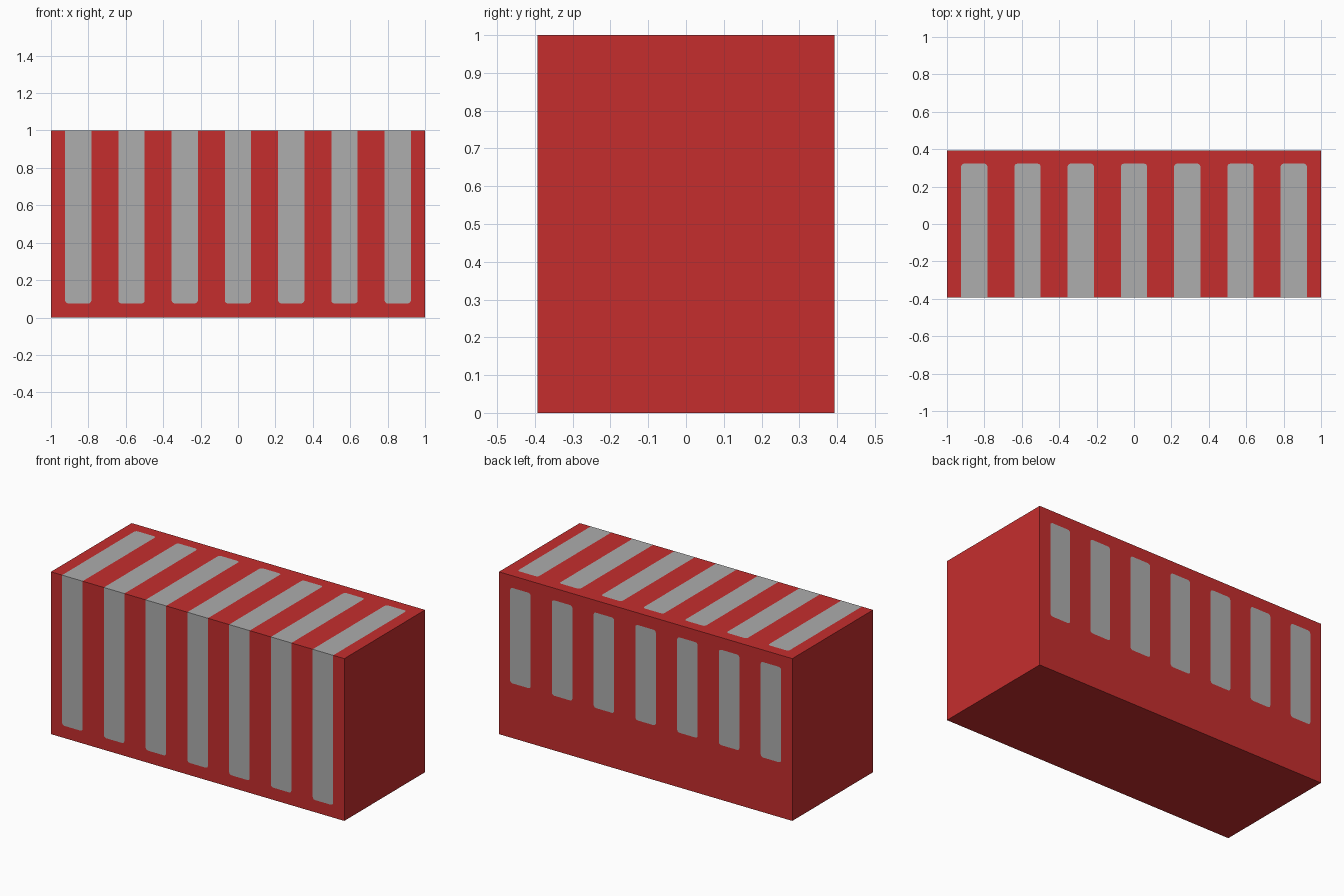
import bpy, bmesh, math

if "Cube" in bpy.data.objects:
    bpy.data.objects.remove(bpy.data.objects["Cube"])

HX, HY, H = 1.0, 0.393, 1.0      # half width, half depth, height
N, PITCH, HW = 7, 0.2847, 0.07   # stripe count, spacing, half width
R = 0.016                        # stripe corner radius


def material(name, rgb):
    m = bpy.data.materials.new(name)
    m.diffuse_color = (*rgb, 1)
    m.use_nodes = True
    m.node_tree.nodes["Principled BSDF"].inputs["Base Color"].default_value = m.diffuse_color
    return m


bm = bmesh.new()
centres = [(i - (N - 1) / 2) * PITCH for i in range(N)]
bounds = [-HX] + [(a + b) / 2 for a, b in zip(centres, centres[1:])] + [HX]


def face(points, index=0):
    f = bm.faces.new([bm.verts.new(p) for p in points])
    f.material_index = index


def corner(cx, cy, start):
    # quarter circle, turning clockwise from the start angle
    return [(cx + R * math.cos(math.radians(start - a)),
             cy + R * math.sin(math.radians(start - a))) for a in (0, 30, 60, 90)]


def striped_panel(place, low, high, s0, s1, open_top):
    """Flat wall with stripes from s0 to s1; place maps (u, v) to 3D."""
    for i, c in enumerate(centres):
        # left half of the stripe outline, as (distance from centre, v)
        path = [(0, s0)] + corner(-HW + R, s0 + R, 270)
        if open_top:
            path.append((-HW, high))
        else:
            path += corner(-HW + R, s1 - R, 180) + [(0, s1)]
        left = [(c + u, v) for u, v in path]
        right = [(c - u, v) for u, v in path]
        face([place(*p) for p in left + right[:0:-1]][:], 1)
        for half, edge in ((left, bounds[i]), (right, bounds[i + 1])):
            ring = [(c, low), (edge, low), (edge, high)]
            if not open_top:
                ring.append((c, high))
            face([place(*p) for p in ring + half[::-1]])


# Front and top stripes meet at the front top edge; back stripes are short
striped_panel(lambda u, v: (u, -HY, v), 0, H, 0.075, H, True)
striped_panel(lambda u, v: (u, -v, H), -HY, HY, -0.323, HY, True)
striped_panel(lambda u, v: (u, HY, v), 0, H, 0.337, 0.925, False)

# Underside and plain ends
xs = sorted(bounds + centres)
for a, b in zip(xs, xs[1:]):
    face([(a, -HY, 0), (a, HY, 0), (b, HY, 0), (b, -HY, 0)])
for x in (-HX, HX):
    face([(x, -HY, 0), (x, HY, 0), (x, HY, H), (x, -HY, H)])

# Weld, removing repeated points in the outlines
bmesh.ops.remove_doubles(bm, verts=bm.verts, dist=1e-5)
bmesh.ops.recalc_face_normals(bm, faces=bm.faces)
bmesh.ops.triangulate(bm, faces=[f for f in bm.faces if len(f.verts) > 4])

mesh = bpy.data.meshes.new("striped_block")
bm.to_mesh(mesh)
bm.free()
mesh.materials.append(material("red", (0.56, 0.027, 0.027)))
mesh.materials.append(material("grey", (0.418, 0.418, 0.418)))
block = bpy.data.objects.new("striped_block", mesh)
bpy.context.collection.objects.link(block)
